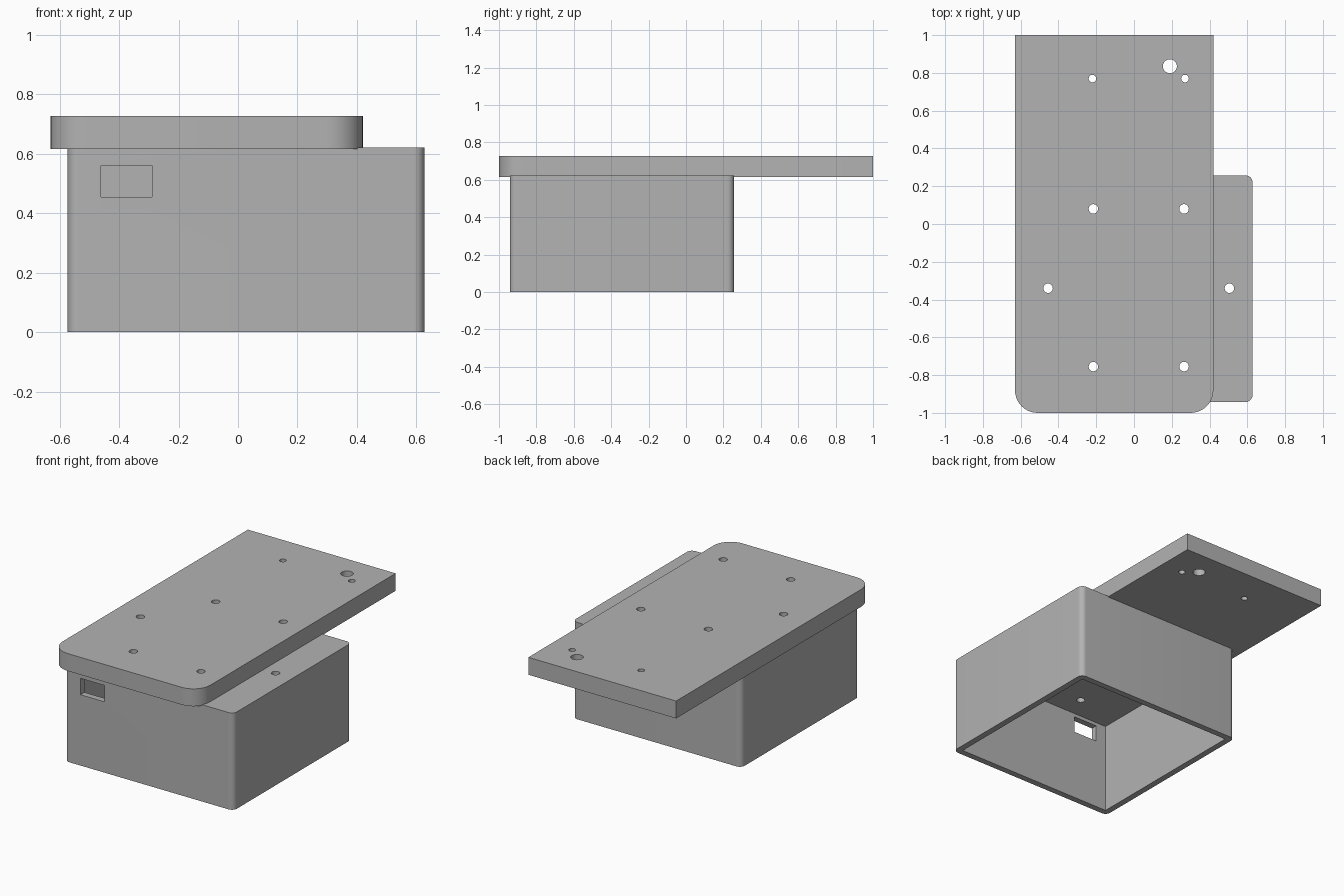
import bpy
import bmesh
import math

if "Cube" in bpy.data.objects:
    bpy.data.objects.remove(bpy.data.objects["Cube"], do_unlink=True)

grey = bpy.data.materials.new("plain grey")
grey.use_nodes = True
colour = (0.45, 0.45, 0.45, 1)
grey.diffuse_color = colour
grey.node_tree.nodes["Principled BSDF"].inputs["Base Color"].default_value = colour


def make_object(name, bm):
    bmesh.ops.recalc_face_normals(bm, faces=bm.faces[:])
    mesh = bpy.data.meshes.new(name)
    bm.to_mesh(mesh)
    bm.free()
    mesh.materials.append(grey)
    obj = bpy.data.objects.new(name, mesh)
    bpy.context.collection.objects.link(obj)
    return obj


def block(name, low, high, radius=0, rounded=lambda x, y: True):
    """Box between two corners, with chosen upright edges rounded."""
    bm = bmesh.new()
    bmesh.ops.create_cube(bm, size=1)
    for v in bm.verts:
        v.co = [h if c > 0 else l for c, l, h in zip(v.co, low, high)]
    if radius:
        edges = [e for e in bm.edges
                 if abs(e.verts[0].co.z - e.verts[1].co.z) > 0.01
                 and rounded(e.verts[0].co.x, e.verts[0].co.y)]
        bmesh.ops.bevel(bm, geom=edges, offset=radius, segments=10,
                        profile=0.5, affect='EDGES')
    return make_object(name, bm)


def drills(name, holes):
    """One cutter holding a vertical cylinder for each (x, y, radius)."""
    bm = bmesh.new()
    for x, y, r in holes:
        made = bmesh.ops.create_cone(bm, cap_ends=True, segments=32,
                                     radius1=r, radius2=r, depth=0.5)
        bmesh.ops.translate(bm, verts=made["verts"], vec=(x, y, 0.7))
    return make_object(name, bm)


def cut(obj, cutters):
    """Subtract each cutter, bake the result and remove the cutters."""
    for cutter in cutters:
        cutter.hide_render = True
        mod = obj.modifiers.new("cut", 'BOOLEAN')
        mod.operation = 'DIFFERENCE'
        mod.solver = 'EXACT'
        mod.object = cutter
    bpy.context.view_layer.update()
    graph = bpy.context.evaluated_depsgraph_get()
    baked = bpy.data.meshes.new_from_object(obj.evaluated_get(graph))
    obj.modifiers.clear()
    obj.data = baked
    for cutter in cutters:
        bpy.data.objects.remove(cutter, do_unlink=True)
    bpy.ops.object.select_all(action='DESELECT')
    obj.select_set(True)
    bpy.context.view_layer.objects.active = obj
    bpy.ops.object.shade_smooth_by_angle(angle=math.radians(30))


# Screw holes through both the plate and the roof of the box
screw_holes = [(x, y, 0.025) for x in (-0.215, 0.265) for y in (0.08, -0.755)]
screw_holes += [(x, -0.34, 0.025) for x in (-0.455, 0.505)]
# Holes in the overhanging end of the plate
end_holes = [(-0.22, 0.77, 0.02), (0.27, 0.77, 0.02), (0.19, 0.835, 0.037)]

# Hollow box, open underneath, with a slot in the front wall
low, high, wall = (-0.573, -0.942, 0), (0.627, 0.257, 0.622), 0.04
box = block("box_housing", low, high, 0.035)
cavity = block("cavity_cutter", (low[0] + wall, low[1] + wall, -0.1),
               [h - wall for h in high])
slot = block("slot_cutter", (-0.46, -1.1, 0.455), (-0.29, -0.8, 0.56))
cut(box, [cavity, slot, drills("box_drills", screw_holes)])

# Long top plate with rounded front corners
plate = block("top_plate", (-0.63, -1, 0.616), (0.42, 1, 0.728), 0.12,
              lambda x, y: y < 0)
cut(plate, [drills("plate_drills", screw_holes[:-1] + end_holes)])
